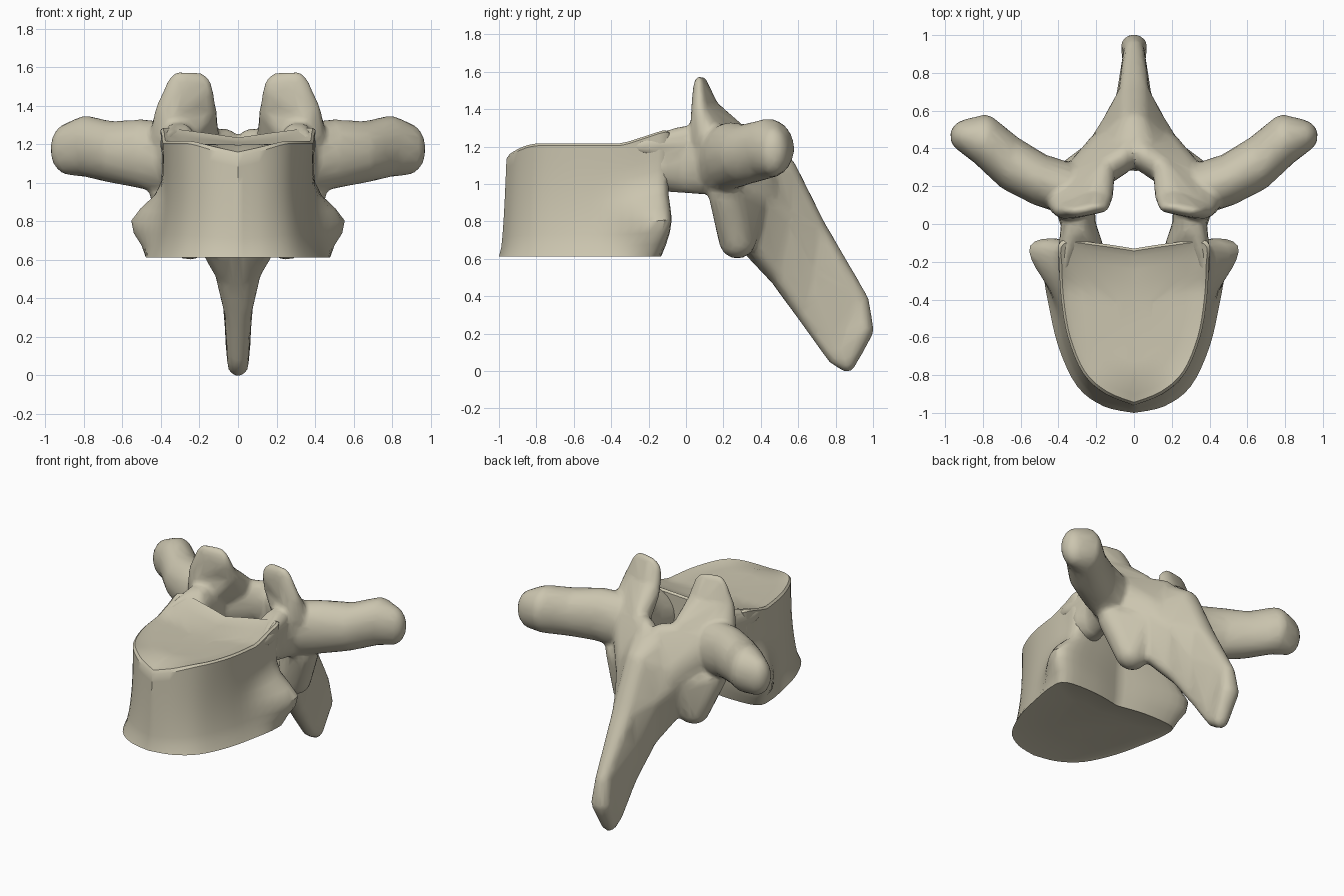
import bpy
import bmesh
import math
from mathutils import Vector

default_cube = bpy.data.objects.get("Cube")
if default_cube:
    bpy.data.objects.remove(default_cube, do_unlink=True)

# One bone colour for the whole model
bone = bpy.data.materials.new("bone_beige")
bone.use_nodes = True
colour = (.6, .56, .43, 1)
bone.diffuse_color = colour
bone.node_tree.nodes["Principled BSDF"].inputs["Base Color"].default_value = colour


def make_object(name, bm):
    """Turn a bmesh into a linked, selected, active object."""
    mesh = bpy.data.meshes.new(name)
    bmesh.ops.recalc_face_normals(bm, faces=bm.faces)
    bm.to_mesh(mesh)
    bm.free()
    mesh.materials.append(bone)
    obj = bpy.data.objects.new(name, mesh)
    bpy.context.collection.objects.link(obj)
    bpy.ops.object.select_all(action="DESELECT")
    obj.select_set(True)
    bpy.context.view_layer.objects.active = obj
    return obj


def apply_modifier(obj, kind, **settings):
    modifier = obj.modifiers.new(kind.title(), kind)
    for key, value in settings.items():
        setattr(modifier, key, value)
    bpy.ops.object.modifier_apply(modifier=modifier.name)


def smooth_curve(points, steps):
    """Catmull-Rom curve through a list of flat points."""
    points = [Vector(p) for p in points]
    padded = [points[0]] + points + [points[-1]]
    result = []
    for a, b, c, d in zip(padded, padded[1:], padded[2:], padded[3:]):
        for i in range(steps):
            t = i / steps
            result.append(b + (c - a) * t / 2
                          + (a * 2 - b * 5 + c * 4 - d) * t * t / 2
                          + (b * 3 - a - c * 3 + d) * t ** 3 / 2)
    return result + [points[-1]]


def full_outline(half):
    """Mirror a half outline running from front centre to back centre."""
    right = smooth_curve(half, 4)
    return right + [Vector((-p.x, p.y)) for p in right[-2:0:-1]]


# ---- Vertebral body: lofted heart-shaped outlines with a waist ----
lower = full_outline([(0, -1), (.16, -.965), (.3, -.86), (.4, -.65), (.45, -.42),
                      (.45, -.27), (.41, -.16), (.2, -.14), (0, -.17)])
upper = full_outline([(0, -.96), (.15, -.9), (.27, -.79), (.35, -.6), (.385, -.4),
                      (.395, -.22), (.385, -.09), (.2, -.1), (0, -.13)])
middle = Vector((0, -.5))


def top_height(p):
    front_drop = max(0, (-p.y - .78) / .18) ** 2 * .07
    back_rise = max(0, min(1, (p.y + .34) / .22)) * (.02 + .13 * abs(p.x))
    return 1.205 - front_drop + back_rise


bm = bmesh.new()


def add_ring(t, scale=1, lift=0):
    ring = []
    for low, high in zip(lower, upper):
        p = middle + (low.lerp(high, math.sqrt(t)) - middle) * scale
        z = .612 + (top_height(p) - .612) * t + lift
        # Rib facets swell from the lower back corners
        reach = .12 if z > .8 else .15
        swell = math.exp(-((p.y + .2) / .15) ** 2 - ((z - .8) / reach) ** 2)
        waist = 1 - .05 * math.sin(math.pi * t)
        ring.append(bm.verts.new((p.x * (waist + .36 * swell),
                                  p.y + .14 * swell * abs(p.x), z)))
    return ring


levels = 10
rings = [add_ring(0, .5, .025), add_ring(0, .93, .008)]
rings += [add_ring(i / levels) for i in range(levels + 1)]
rings += [add_ring(1, .965, .012)]
rings += [add_ring(1, scale, -.016 * (1 - scale)) for scale in (.88, .7, .5, .25)]
for first, second in zip(rings, rings[1:]):
    for i in range(len(first)):
        j = (i + 1) % len(first)
        bm.faces.new((first[i], first[j], second[j], second[i]))
bm.faces.new(rings[0][::-1])
bm.faces.new(rings[-1])
make_object("vertebral_body", bm)
bpy.ops.object.shade_smooth_by_angle(angle=math.radians(35))

# ---- Neural arch: hulls around ellipsoids (centre, then radii) ----
ball = bmesh.new()
bmesh.ops.create_icosphere(ball, subdivisions=3, radius=1)
ball_points = [v.co.copy() for v in ball.verts]
ball.free()
arch = bmesh.new()


def add_hull(blobs, side=1):
    """Add the convex hull of several ellipsoids to the arch."""
    hull = bmesh.new()
    for x, y, z, rx, ry, rz in blobs:
        for p in ball_points:
            hull.verts.new((side * (x + p.x * rx), y + p.y * ry, z + p.z * rz))
    bmesh.ops.convex_hull(hull, input=hull.verts[:])
    loose = [v for v in hull.verts if not v.link_faces]
    bmesh.ops.delete(hull, geom=loose, context="VERTS")
    bmesh.ops.recalc_face_normals(hull, faces=hull.faces)
    temporary = bpy.data.meshes.new("hull")
    hull.to_mesh(temporary)
    hull.free()
    arch.from_mesh(temporary)
    bpy.data.meshes.remove(temporary)


def add_chain(sections, side=1):
    """Join neighbouring groups of ellipsoids into one limb."""
    for first, second in zip(sections, sections[1:]):
        add_hull(first + second, side)


pedicle = [[(.28, -.12, 1.1, .12, .07, .14)],
           [(.29, -.02, 1.13, .09, .1, .18)],
           [(.32, .14, 1.13, .11, .1, .19)]]
rib_facet = [(.375, -.2, 1.2, .03, .1, .05), (.33, -.02, 1.22, .06, .08, .09)]
transverse_process = [[(.33, .18, 1.12, .1, .14, .19)],
                      [(.5, .235, 1.15, .1, .14, .18)],
                      [(.66, .325, 1.16, .1, .15, .16)],
                      [(.79, .44, 1.19, .1, .14, .16)],
                      [(.88, .465, 1.175, .095, .09, .135)]]
upper_joint = [[(.3, .07, 1.485, .075, .035, .095), (.21, .09, 1.48, .08, .035, .095)],
               [(.35, .075, 1.37, .08, .05, .08), (.2, .14, 1.37, .09, .045, .08)],
               [(.33, .12, 1.24, .13, .1, .1), (.16, .28, 1.23, .06, .07, .09)]]
lamina = [(.31, .21, 1.11, .1, .1, .18), (.05, .36, 1.14, .06, .09, .14),
          (.16, .43, .95, .08, .06, .14)]
lower_joint = [(.25, .275, .7, .11, .1, .1), (.35, .22, .94, .11, .1, .08),
               (.2, .36, .9, .1, .07, .1)]
for side in (1, -1):
    add_chain(pedicle, side)
    add_hull(rib_facet, side)
    add_chain(transverse_process, side)
    add_chain(upper_joint, side)
    add_hull(lamina, side)
    add_hull(lower_joint, side)

# Spinous process: upper edge, flank and lower edge at each section
spinous_process = [
    [(0, .38, 1.14, .15, .08, .11), (0, .39, .95, .27, .07, .14),
     (0, .36, .7, .22, .08, .09)],
    [(0, .54, 1.08, .08, .05, .06), (0, .54, .82, .17, .07, .14),
     (0, .5, .53, .12, .06, .08)],
    [(0, .7, .76, .08, .05, .06), (0, .67, .55, .095, .06, .1),
     (0, .645, .32, .07, .05, .08)],
    [(0, .92, .37, .055, .06, .06), (0, .8, .09, .055, .05, .06)],
    [(0, .945, .22, .07, .06, .06), (0, .86, .05, .055, .05, .055)]]
add_chain(spinous_process)

# Fuse the arch into one skin, then ease and simplify it
neural_arch = make_object("neural_arch", arch)
apply_modifier(neural_arch, "REMESH", mode="VOXEL", voxel_size=.016)
apply_modifier(neural_arch, "SMOOTH", factor=.5, iterations=7)
apply_modifier(neural_arch, "DECIMATE", ratio=.12, use_symmetry=True)
bpy.ops.object.shade_smooth_by_angle(angle=math.radians(40))
